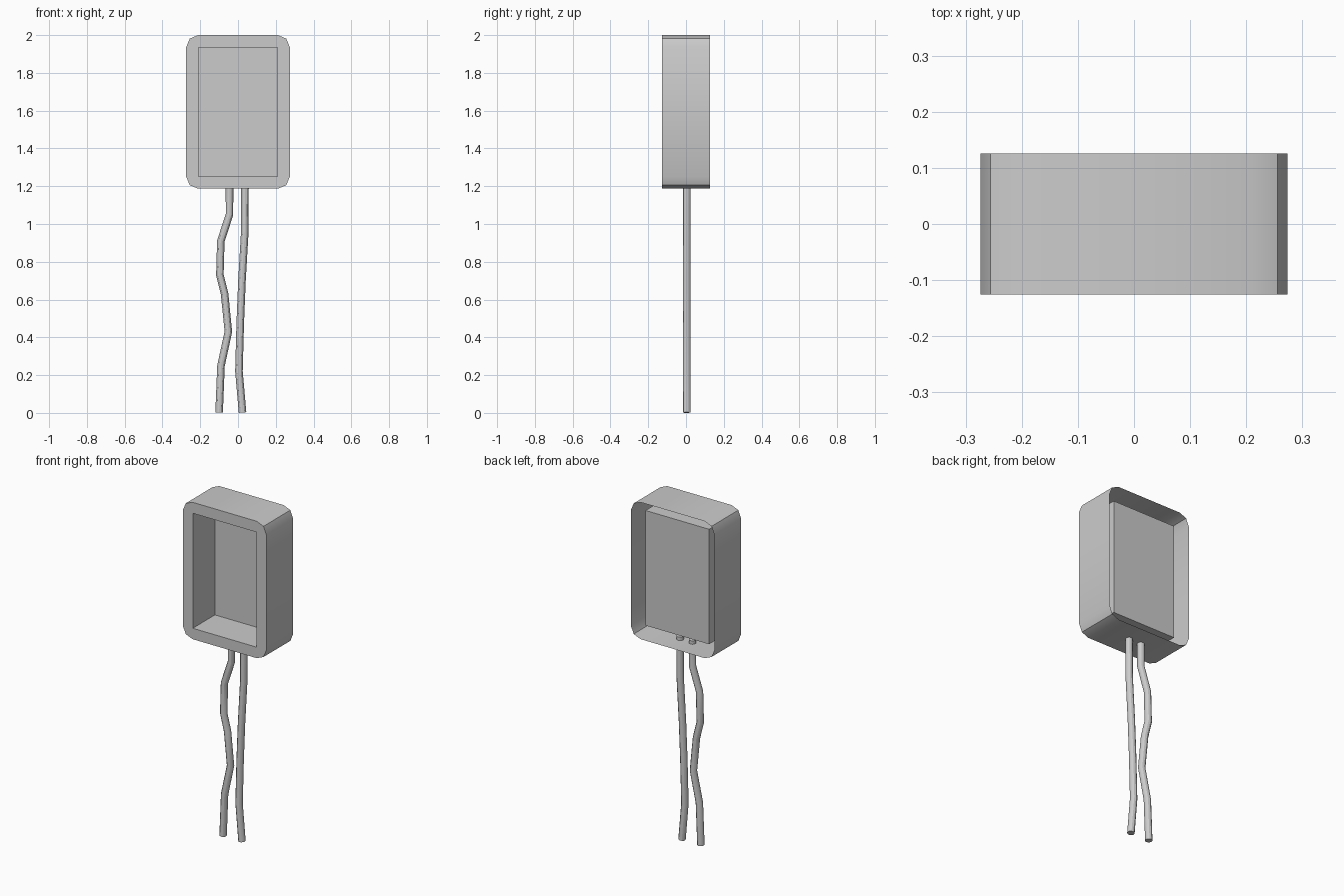
import bpy, bmesh
from math import cos, sin, pi

if "Cube" in bpy.data.objects:
    bpy.data.objects.remove(bpy.data.objects["Cube"])

HALF_W, Y_FRONT, Y_BACK = 0.274, -0.126, 0.126
Z_LOW, Z_HIGH = 1.187, 2.0
RADIUS, INSET, Y_POCKET = 0.063, 0.065, 0.082
SIGNS = [(1, 1), (-1, 1), (-1, -1), (1, -1)]   # corners, counter-clockwise from the front
Z_MID, HALF_H = (Z_LOW + Z_HIGH) / 2, (Z_HIGH - Z_LOW) / 2


def smooth(obj):
    bpy.ops.object.select_all(action='DESELECT')
    obj.select_set(True)
    bpy.context.view_layer.objects.active = obj
    bpy.ops.object.shade_smooth_by_angle()


def rounded_loop(bm, y):
    verts = []
    for k, (sx, sz) in enumerate(SIGNS):
        for j in range(3):
            a = k * pi / 2 + j * pi / 4
            verts.append(bm.verts.new((sx * (HALF_W - RADIUS) + RADIUS * cos(a), y,
                                       Z_MID + sz * (HALF_H - RADIUS) + RADIUS * sin(a))))
    return verts


def pocket_loop(bm, y):
    return [bm.verts.new((sx * (HALF_W - INSET), y, Z_MID + sz * (HALF_H - INSET)))
            for sx, sz in SIGNS]


# Thin casing: outer wall open at the back, front rim, and recessed pocket
def make_casing():
    bm = bmesh.new()
    front, back = rounded_loop(bm, Y_FRONT), rounded_loop(bm, Y_BACK)
    lip, floor = pocket_loop(bm, Y_FRONT), pocket_loop(bm, Y_POCKET)
    for i in range(12):
        n = (i + 1) % 12
        bm.faces.new((front[n], front[i], back[i], back[n]))
    for k in range(4):
        n = (k + 1) % 4
        bm.faces.new([lip[k]] + front[3 * k:3 * k + 3])
        bm.faces.new((lip[k], front[3 * k + 2], front[3 * n], lip[n]))
        bm.faces.new((lip[k], lip[n], floor[n], floor[k]))
    bm.faces.new(floor)
    mesh = bpy.data.meshes.new("casing")
    bm.to_mesh(mesh)
    bm.free()
    obj = bpy.data.objects.new("casing", mesh)
    bpy.context.collection.objects.link(obj)
    smooth(obj)


# Bent lead wires that poke slightly through the casing floor
def make_wire(name, points):
    curve = bpy.data.curves.new(name, 'CURVE')
    curve.dimensions = '3D'
    curve.bevel_depth = 0.02
    curve.bevel_resolution = 4
    curve.use_fill_caps = True
    spline = curve.splines.new('POLY')
    spline.points.add(len(points) - 1)
    for p, (x, z) in zip(spline.points, points):
        p.co = (x, 0.003, z, 1)
    obj = bpy.data.objects.new(name, curve)
    bpy.context.collection.objects.link(obj)
    bpy.ops.object.select_all(action='DESELECT')
    obj.select_set(True)
    bpy.context.view_layer.objects.active = obj
    bpy.ops.object.convert(target='MESH')
    smooth(bpy.context.view_layer.objects.active)


make_casing()
make_wire("left_wire", [(-0.045, 1.207), (-0.045, 1.05), (-0.091, 0.91), (-0.096, 0.73),
                        (-0.071, 0.63), (-0.051, 0.43), (-0.090, 0.25), (-0.10, 0.002)])
make_wire("right_wire", [(0.037, 1.207), (0.036, 0.96), (0.021, 0.70),
                         (0.012, 0.48), (0.005, 0.22), (0.024, 0.002)])
